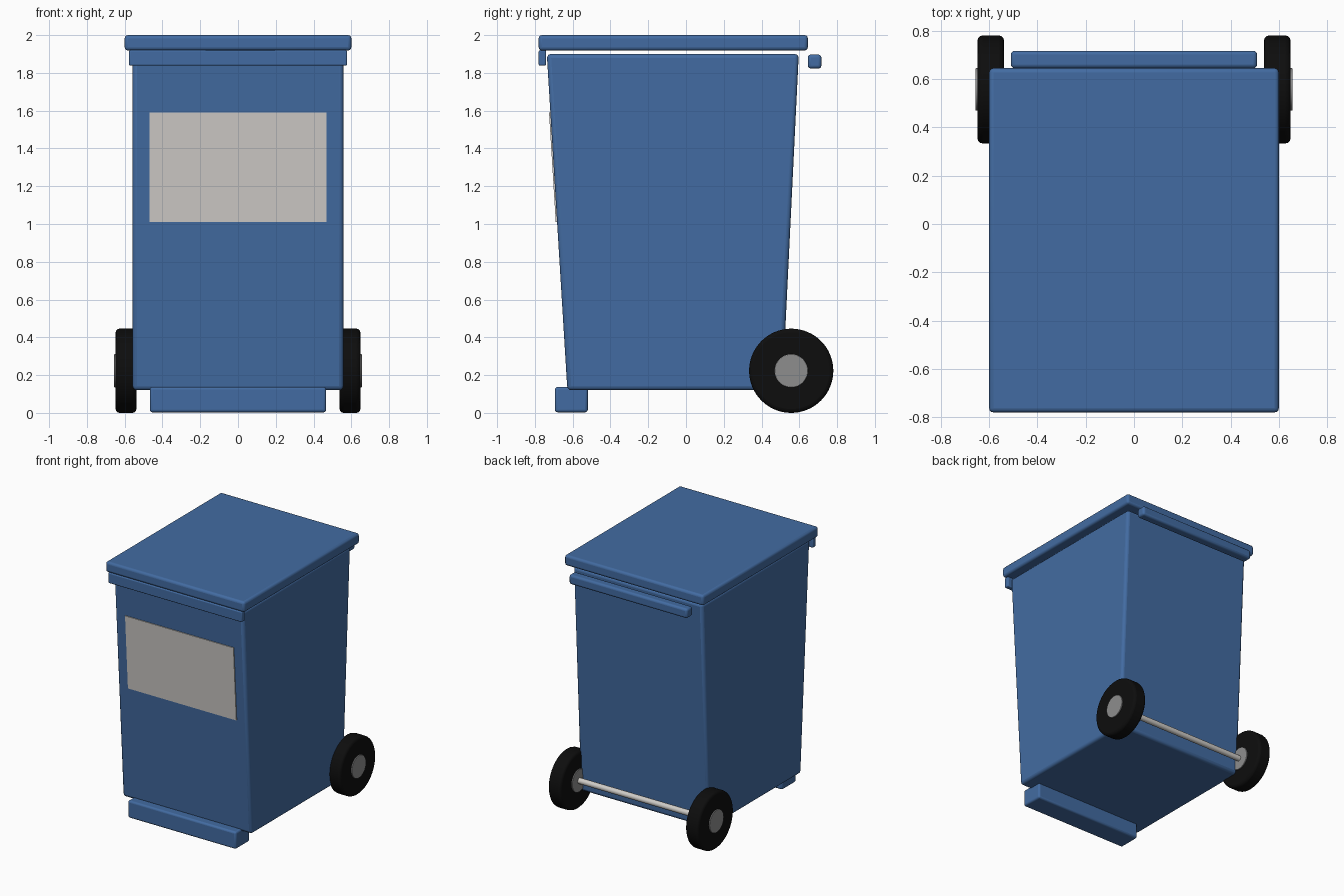
import bpy, bmesh, math
from mathutils import Matrix

if "Cube" in bpy.data.objects:
    bpy.data.objects.remove(bpy.data.objects["Cube"], do_unlink=True)


def material(name, rgb):
    m = bpy.data.materials.new(name)
    m.use_nodes = True
    m.diffuse_color = (*rgb, 1)
    m.node_tree.nodes["Principled BSDF"].inputs["Base Color"].default_value = (*rgb, 1)
    return m


BLUE = material("blue plastic", (0.055, 0.148, 0.36))
BLACK = material("black rubber", (0.004, 0.004, 0.004))
GREY = material("grey hub", (0.27, 0.27, 0.27))
PALE = material("pale label", (0.62, 0.60, 0.57))


def finish(name, bm, mat, bevel, segments=3):
    """Turn a bmesh into a softly bevelled object."""
    bmesh.ops.recalc_face_normals(bm, faces=bm.faces)
    me = bpy.data.meshes.new(name)
    bm.to_mesh(me)
    bm.free()
    me.materials.append(mat)
    ob = bpy.data.objects.new(name, me)
    bpy.context.collection.objects.link(ob)
    if bevel:
        mod = ob.modifiers.new("soft edges", "BEVEL")
        mod.width, mod.segments = bevel, segments
        mod.limit_method = "ANGLE"
        mod.angle_limit = math.radians(40)
    bpy.ops.object.select_all(action="DESELECT")
    ob.select_set(True)
    bpy.context.view_layer.objects.active = ob
    bpy.ops.object.shade_smooth_by_angle(angle=math.radians(35))
    return ob


def prism(name, half_width, profile, mat, bevel):
    """Extrude a side profile of (y, z) points across the width."""
    bm = bmesh.new()
    face = bm.faces.new([bm.verts.new((-half_width, y, z)) for y, z in profile])
    ext = bmesh.ops.extrude_face_region(bm, geom=[face])
    verts = [v for v in ext["geom"] if isinstance(v, bmesh.types.BMVert)]
    bmesh.ops.translate(bm, verts=verts, vec=(2 * half_width, 0, 0))
    return finish(name, bm, mat, bevel)


def bar(name, half_width, y0, y1, z0, z1, bevel):
    return prism(name, half_width, [(y0, z0), (y1, z0), (y1, z1), (y0, z1)], BLUE, bevel)


AXLE_Y, AXLE_Z = 0.557, 0.223


def cylinder(name, x0, x1, radius, mat, bevel, sides):
    """Cylinder lying along the axle line."""
    bm = bmesh.new()
    bmesh.ops.create_cone(bm, cap_ends=True, segments=sides, radius1=radius,
                          radius2=radius, depth=abs(x1 - x0),
                          matrix=Matrix.Translation(((x0 + x1) / 2, AXLE_Y, AXLE_Z))
                          @ Matrix.Rotation(math.pi / 2, 4, "Y"))
    return finish(name, bm, mat, bevel)


# Tapered container
BOTTOM, TOP = 0.12, 1.9
FRONT_BOTTOM, FRONT_TOP = -0.628, -0.737
prism("bin_body", 0.558, [(FRONT_BOTTOM, BOTTOM), (0.51, BOTTOM),
                          (0.597, TOP), (FRONT_TOP, TOP)], BLUE, 0.022)

# Lid, front lip, rear handle and front foot
bar("lid", 0.6, -0.78, 0.645, 1.918, 2.0, 0.018)
bar("lid_front_lip", 0.578, -0.78, -0.74, 1.838, 1.92, 0.008)
bar("rear_handle", 0.51, 0.645, 0.717, 1.823, 1.897, 0.016)
bar("front_foot", 0.467, -0.694, -0.52, 0.003, 0.137, 0.014)


# Label plate following the slope of the front
def front_y(z):
    return FRONT_BOTTOM + (FRONT_TOP - FRONT_BOTTOM) * (z - BOTTOM) / (TOP - BOTTOM)


low, high = 1.01, 1.59
prism("front_label", 0.468, [(front_y(low) - 0.007, low), (front_y(low) + 0.002, low),
                             (front_y(high) + 0.002, high),
                             (front_y(high) - 0.007, high)], PALE, 0)

# Axle with a wheel and hub on each side
cylinder("axle", -0.6, 0.6, 0.022, PALE, 0, 24)
for side, s in (("left", 1), ("right", -1)):
    cylinder(side + "_tyre", s * 0.538, s * 0.648, 0.223, BLACK, 0.02, 64)
    cylinder(side + "_hub", s * 0.53, s * 0.656, 0.088, GREY, 0.003, 48)
